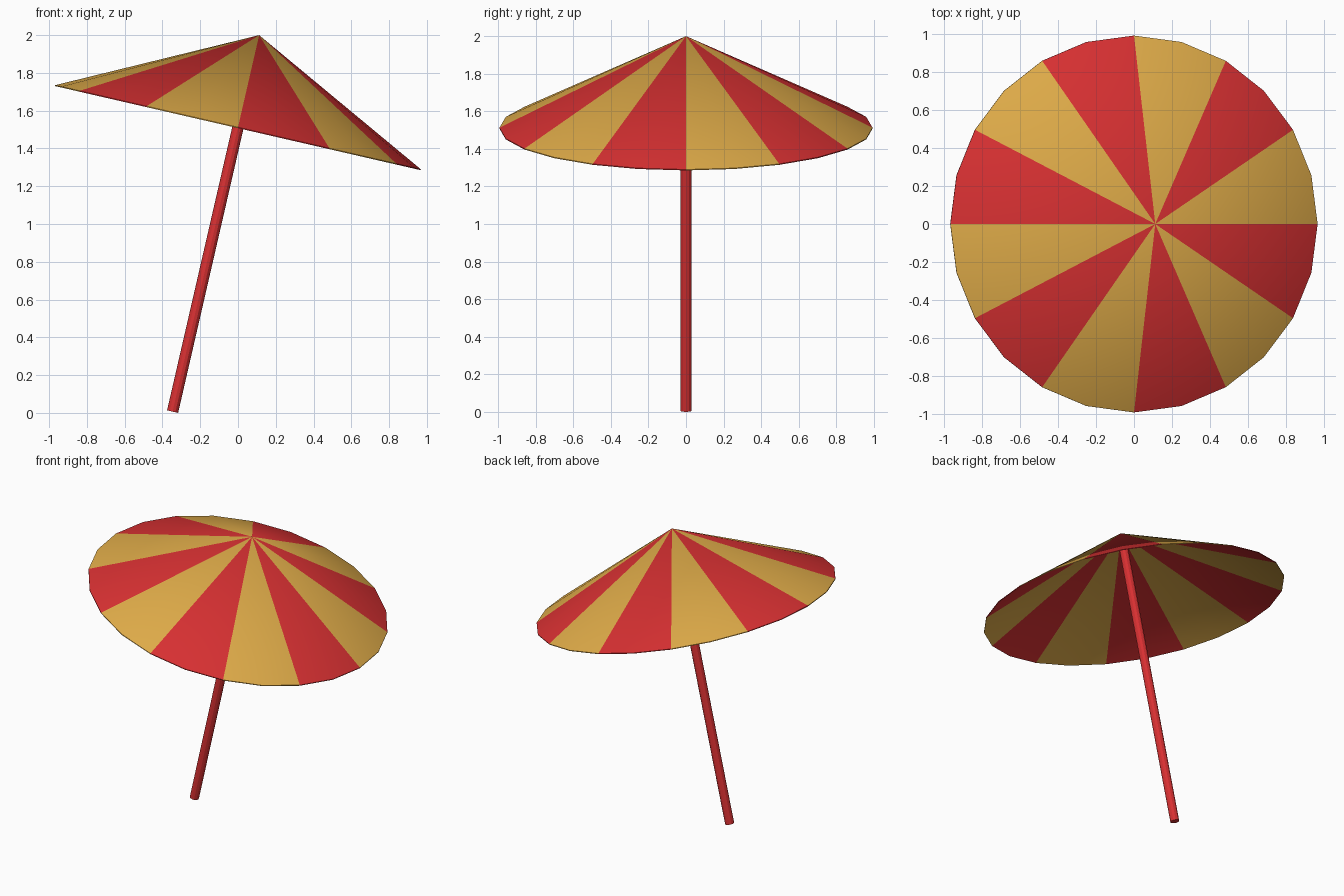
import bpy, bmesh, math
from mathutils import Matrix, Vector

if "Cube" in bpy.data.objects:
    bpy.data.objects.remove(bpy.data.objects["Cube"])

TILT = math.radians(12.95)
RADIUS, HEIGHT, SIDES, THICK = 0.993, 0.5, 24, 0.005
POLE_R, POLE_DOWN, POLE_UP = 0.03, -1.545, 0.475
# Local origin is the rim centre; everything leans about the y axis
PLACE = Matrix.Translation((0, 0, 1.5125)) @ Matrix.Rotation(TILT, 4, 'Y')


def material(name, rgb):
    m = bpy.data.materials.new(name)
    m.diffuse_color = (*rgb, 1)
    m.use_nodes = True
    m.node_tree.nodes["Principled BSDF"].inputs["Base Color"].default_value = m.diffuse_color
    return m


red = material("red", (0.69, 0.030, 0.032))
gold = material("gold", (0.74, 0.41, 0.066))


def add_object(name, bm, mats):
    bm.normal_update()
    mesh = bpy.data.meshes.new(name)
    bm.to_mesh(mesh)
    bm.free()
    for m in mats:
        mesh.materials.append(m)
    ob = bpy.data.objects.new(name, mesh)
    ob.matrix_world = PLACE
    bpy.context.collection.objects.link(ob)
    return ob


# Canopy: thin two-skinned cone with twelve striped panels
bm = bmesh.new()


def skin(z):
    rim = [bm.verts.new((RADIUS * math.cos(2 * math.pi * i / SIDES),
                         RADIUS * math.sin(2 * math.pi * i / SIDES), z))
           for i in range(SIDES)]
    return rim, bm.verts.new((0, 0, HEIGHT + z))


top, apex = skin(0)
low, inner_apex = skin(-THICK)
for i in range(SIDES):
    j = (i + 1) % SIDES
    for verts in ((top[i], top[j], apex),
                  (low[j], low[i], inner_apex),
                  (low[i], low[j], top[j], top[i])):
        face = bm.faces.new(verts)
        face.material_index = (i // 2 + 1) % 2   # two segments per stripe
canopy = add_object("canopy", bm, [red, gold])
bpy.ops.object.select_all(action='DESELECT')
canopy.select_set(True)
bpy.context.view_layer.objects.active = canopy
bpy.ops.object.shade_smooth_by_angle(angle=math.radians(30))

# Pole
bm = bmesh.new()
bmesh.ops.create_cone(bm, cap_ends=True, segments=12, radius1=POLE_R,
                      radius2=POLE_R, depth=POLE_UP - POLE_DOWN)
bmesh.ops.translate(bm, verts=bm.verts,
                    vec=Vector((0, 0, (POLE_UP + POLE_DOWN) / 2)))
add_object("pole", bm, [red])
